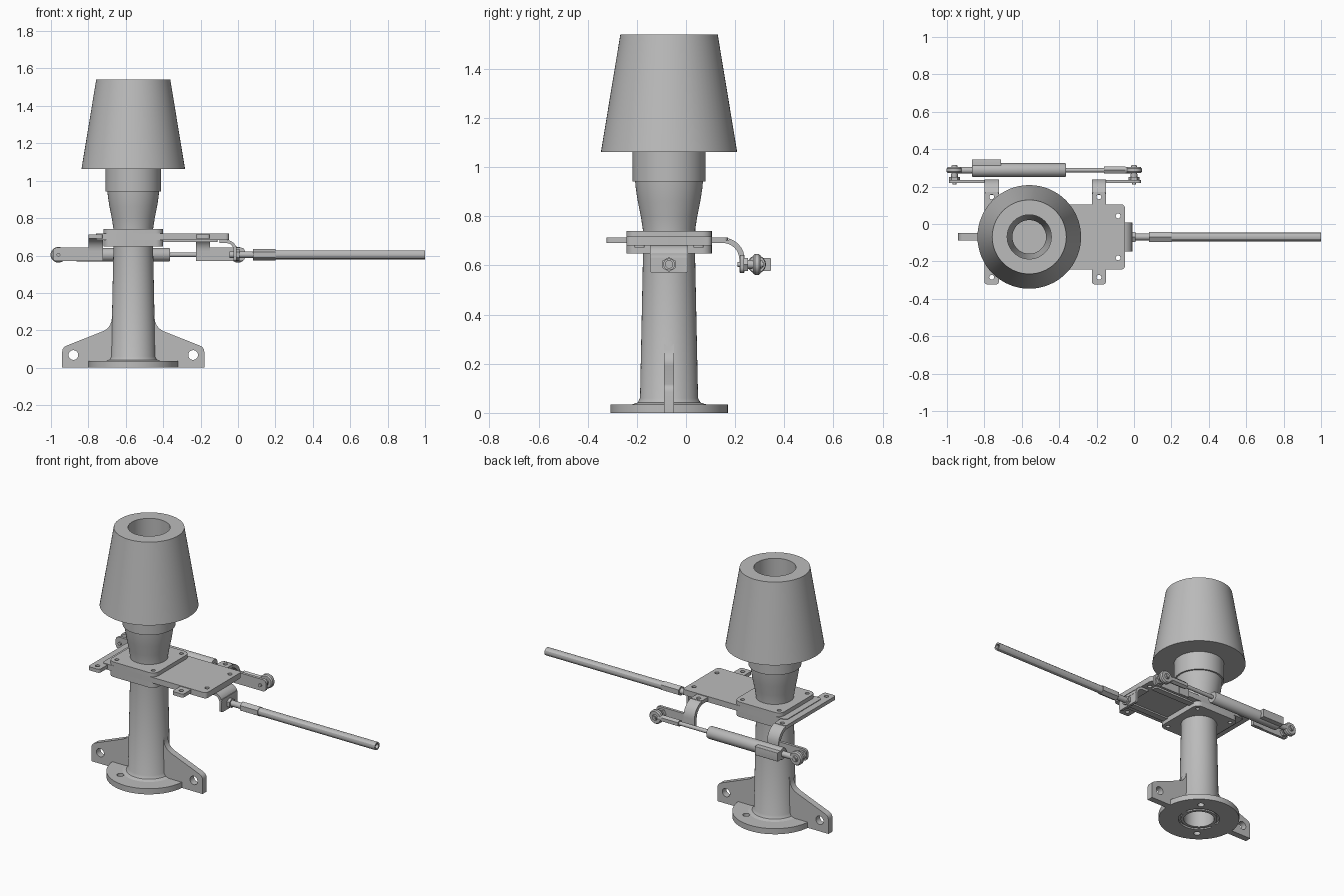
import bpy, bmesh, math
from mathutils import Vector, Matrix

if "Cube" in bpy.data.objects:
    bpy.data.objects.remove(bpy.data.objects["Cube"])

grey = bpy.data.materials.new("cast grey")
grey.use_nodes = True
grey.diffuse_color = (0.5, 0.5, 0.5, 1)
grey.node_tree.nodes["Principled BSDF"].inputs["Base Color"].default_value = (0.5, 0.5, 0.5, 1)

CX, CY = -0.56, -0.069      # column axis
ROD_Z = 0.604               # height of rod and cylinder
CYL_Y = 0.288               # depth of cylinder axis


def finish(name, bm):
    bmesh.ops.remove_doubles(bm, verts=bm.verts, dist=0.00005)
    bmesh.ops.recalc_face_normals(bm, faces=bm.faces)
    mesh = bpy.data.meshes.new(name)
    bm.to_mesh(mesh)
    bm.free()
    mesh.materials.append(grey)
    ob = bpy.data.objects.new(name, mesh)
    bpy.context.collection.objects.link(ob)
    bpy.ops.object.select_all(action='DESELECT')
    ob.select_set(True)
    bpy.context.view_layer.objects.active = ob
    bpy.ops.object.shade_smooth_by_angle(angle=math.radians(30))
    return ob


def lathe(name, profile, origin, axis='Z', steps=64, closed=False):
    """Spin (radius, height) points round an axis through origin."""
    bm = bmesh.new()
    vs = [bm.verts.new((r, 0, h)) for r, h in profile]
    pairs = list(zip(vs, vs[1:])) + ([(vs[-1], vs[0])] if closed else [])
    edges = [bm.edges.new(p) for p in pairs]
    bmesh.ops.spin(bm, geom=vs + edges, cent=(0, 0, 0), axis=(0, 0, 1),
                   angle=math.tau, steps=steps, use_duplicate=False)
    turn = {'Z': Matrix(), 'X': Matrix.Rotation(math.pi / 2, 4, 'Y'),
            'Y': Matrix.Rotation(-math.pi / 2, 4, 'X')}[axis]
    bm.transform(Matrix.Translation(origin) @ turn)
    return finish(name, bm)


def rod(name, r, a, b, origin, axis='X', steps=32):
    return lathe(name, [(0, a), (r, a), (r, b), (0, b)], origin, axis, steps)


def circle(u, v, r, n=24):
    return [(u + r * math.cos(i * math.tau / n), v + r * math.sin(i * math.tau / n)) for i in range(n)]


def rounded(u0, u1, v0, v1, r, n=5):
    pts = []
    for k, (u, v) in enumerate([(u1 - r, v1 - r), (u0 + r, v1 - r), (u0 + r, v0 + r), (u1 - r, v0 + r)]):
        for i in range(n + 1):
            a = (k + i / n) * math.pi / 2
            pts.append((u + r * math.cos(a), v + r * math.sin(a)))
    return pts


def prism(name, axis, w0, w1, outline, holes=()):
    """Extrude an outline with holes along an axis from w0 to w1."""
    place = {'X': lambda u, v, w: (w, u, v), 'Y': lambda u, v, w: (u, w, v),
             'Z': lambda u, v, w: (u, v, w)}[axis]
    bm = bmesh.new()
    edges = []
    for loop in [outline, *holes]:
        vs = [bm.verts.new(place(u, v, w0)) for u, v in loop]
        edges += [bm.edges.new((vs[i - 1], vs[i])) for i in range(len(vs))]
    bmesh.ops.triangle_fill(bm, use_beauty=True, use_dissolve=False, edges=edges)
    top = bmesh.ops.extrude_face_region(bm, geom=bm.faces[:], use_keep_orig=True)["geom"]
    move = Vector(place(0, 0, w1 - w0))
    bmesh.ops.translate(bm, vec=move, verts=[g for g in top if isinstance(g, bmesh.types.BMVert)])
    return finish(name, bm)


def strip(path, t):
    """Outline of a bent sheet of thickness t that follows a path."""
    left, right = [], []
    for i, p in enumerate(path):
        a, b = path[max(i - 1, 0)], path[min(i + 1, len(path) - 1)]
        d = Vector((b[0] - a[0], b[1] - a[1])).normalized() * t / 2
        left.append((p[0] - d.y, p[1] + d.x))
        right.append((p[0] + d.y, p[1] - d.x))
    return left + right[::-1]


def arc(u, v, r, a0, a1, n=8):
    return [(u + r * math.cos(math.radians(a0 + (a1 - a0) * i / n)),
             v + r * math.sin(math.radians(a0 + (a1 - a0) * i / n))) for i in range(n + 1)]


# Base flange and hollow column
bolts = [circle(CX + s * 0.1, CY + s * 0.137, 0.02) for s in (-1, 1)]
prism("base_flange", 'Z', 0, 0.035, circle(CX, CY, 0.239, 64),
      [circle(CX, CY, 0.122, 64)] + bolts)
lathe("column", [(0.09, 0), (0.108, 0), (0.108, 0.012), (0.124, 0.012), (0.124, 0.03), (0.15, 0.035),
                 (0.128, 0.042), (0.118, 0.06), (0.106, 0.64), (0.106, 0.66), (0.09, 0.66)],
      (CX, CY, 0), closed=True)

# Mounting ears on both sides of the column
for s, side in ((-1, "right"), (1, "left")):
    shape = [(0.09, 0), (0.38, 0), (0.38, 0.085)] + arc(0.345, 0.085, 0.035, 20, 65, 4) \
        + [(0.17, 0.192)] + arc(0.19, 0.265, 0.075, 245, 185, 6) + [(0.112, 0.28), (0.1, 0.28)]
    prism(side + "_mounting_ear", 'Y', CY - 0.02, CY + 0.02,
          [(CX + s * u, v) for u, v in shape], [circle(CX + s * 0.32, 0.068, 0.026)])

# Square flanges above and below the gate
corners = [circle(CX + a * 0.125, CY + b * 0.137, 0.012, 16) for a in (-1, 1) for b in (-1, 1)]
for name, z0, z1 in (("lower_flange", 0.648, 0.672), ("upper_flange", 0.717, 0.741)):
    prism(name, 'Z', z0, z1, rounded(CX - 0.16, CX + 0.16, CY - 0.174, CY + 0.174, 0.04),
          [circle(CX, CY, 0.098, 48)] + corners)

# Sliding gate plate with rails beneath
prism("gate_plate", 'Z', 0.682, 0.717, rounded(-0.76, -0.048, CY - 0.174, CY + 0.174, 0.02),
      [circle(-0.085, CY + b * 0.112, 0.013, 16) for b in (-1, 1)])
prism("gate_guide", 'Z', 0.672, 0.682, rounded(CX - 0.16, CX + 0.16, CY - 0.174, CY + 0.174, 0.04))
for s, side in ((-1, "front"), (1, "back")):
    prism(side + "_gate_rail", 'Z', 0.672, 0.682,
          rounded(-0.41, -0.11, CY + s * 0.12 - 0.02, CY + s * 0.12 + 0.02, 0.008))

# Cross bars with bent arms and side plates that carry the cylinder
bend = [(0.14, 0.702)] + arc(0.15, 0.624, 0.078, 90, 0) + [(0.228, 0.572)]
for side, x0, x1, p0, p1 in (("right", -0.8, -0.722, -0.99, -0.722), ("left", -0.225, -0.15, -0.225, 0.037)):
    mid = (x0 + x1) / 2
    prism(side + "_cross_bar", 'Z', 0.691, 0.713, rounded(x0, x1, -0.323, 0.17, 0.015),
          [circle(mid, y, 0.013, 16) for y in (-0.285, 0.145)])
    prism(side + "_bent_arm", 'X', x0, x1, strip([(0.165, 0.702)] + bend[2:], 0.022))
    prism(side + "_side_plate", 'Y', 0.219, 0.236, rounded(p0, p1, 0.57, 0.642, 0.02))

# Pneumatic cylinder
axis = (0, CYL_Y, ROD_Z)
lathe("cylinder_body", [(0, -0.865), (0.034, -0.865), (0.037, -0.86), (0.037, -0.37), (0.034, -0.364),
                        (0, -0.364)], axis, 'X', 40)
prism("cylinder_port_block", 'X', -0.867, -0.712, rounded(CYL_Y + 0.005, 0.345, 0.577, 0.631, 0.004))
rod("piston_rod", 0.012, -0.37, -0.15, axis)
rod("rod_coupler", 0.021, -0.16, -0.045, axis, steps=6)

# Rod eyes, pivot pins and nuts at both cylinder ends
for side, x, a, b in (("right", -0.96, -0.945, -0.86), ("left", 0.0, -0.05, -0.015)):
    rod(side + "_eye_shank", 0.018, a, b, axis)
    lathe(side + "_rod_eye", [(0.018, -0.016), (0.036, -0.016), (0.042, -0.008), (0.042, 0.008),
                              (0.036, 0.016), (0.018, 0.016)], (x, CYL_Y, ROD_Z), 'Y', 32, True)
    lathe(side + "_eye_ball", [(0.009, -0.024), (0.015, -0.024), (0.021, 0), (0.015, 0.024), (0.009, 0.024)],
          (x, CYL_Y, ROD_Z), 'Y', 32, True)
    rod(side + "_pivot_pin", 0.01, 0.21, 0.315, (x, 0, ROD_Z), 'Y', 24)
    rod(side + "_pivot_nut", 0.03, 0.234, 0.252, (x, 0, ROD_Z), 'Y', 6)
    rod(side + "_pivot_collar", 0.018, 0.25, 0.268, (x, 0, ROD_Z), 'Y', 24)

# Bent bracket and operating rod on the gate
hook = [(-0.1, 0.674), (-0.06, 0.674)] + arc(-0.06, 0.63, 0.044, 80, 0) + [(-0.016, 0.572)]
prism("rod_bracket", 'X', -0.025, -0.009, rounded(CY - 0.078, CY + 0.078, 0.57, 0.65, 0.012))
prism("bracket_bend", 'Y', CY - 0.078, CY + 0.078, strip(hook[:-1], 0.016))
line = (0, CY, ROD_Z)
rod("rod_neck", 0.018, -0.045, 0.09, line)
rod("rod_nut", 0.03, -0.009, 0.008, line, steps=6)
rod("operating_rod_coupler", 0.03, 0.08, 0.2, line, steps=6)
lathe("operating_rod", [(0, 0.19), (0.024, 0.19), (0.024, 1), (0.015, 1), (0.015, 0.95), (0, 0.95)], line, 'X', 12)

# Funnel, collar and tapered hood
lathe("funnel", [(0.09, 0.717), (0.106, 0.717), (0.107, 0.75), (0.115, 0.8), (0.127, 0.86), (0.135, 0.91),
                 (0.138, 0.942), (0.148, 0.942), (0.148, 1.07), (0.118, 1.07), (0.118, 0.94), (0.09, 0.76)],
      (CX, CY, 0), closed=True)
lathe("tapered_hood", [(0.118, 1.062), (0.277, 1.062), (0.198, 1.54), (0.118, 1.54)], (CX, CY, 0), closed=True)
